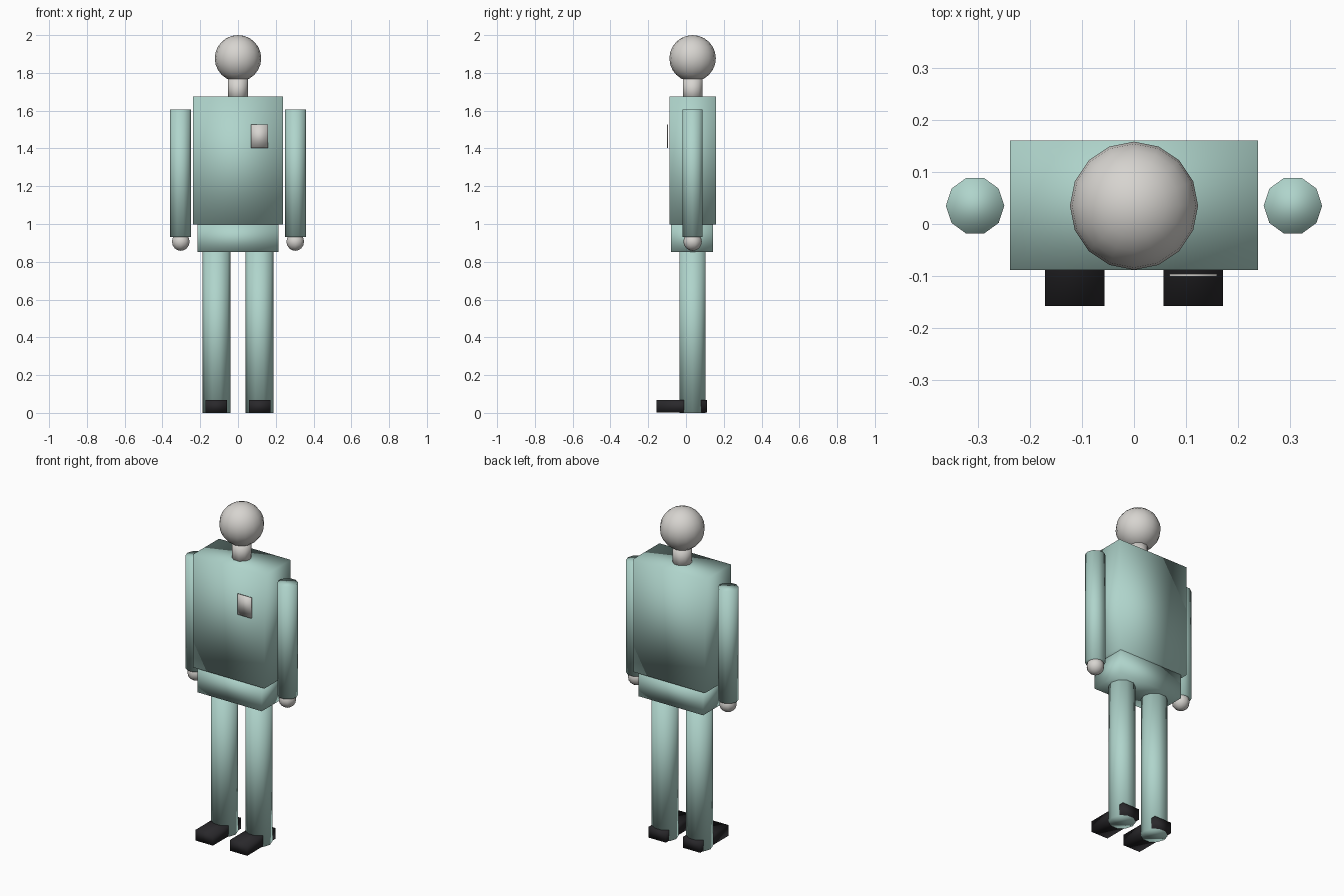
import bpy
import bmesh
from mathutils import Matrix, Vector

cube = bpy.data.objects.get("Cube")
if cube:
    bpy.data.objects.remove(cube, do_unlink=True)

MID_Y = 0.035  # shared depth axis of the limbs, neck and head


def material(name, rgb):
    mat = bpy.data.materials.new(name)
    mat.use_nodes = True
    colour = (*rgb, 1.0)
    mat.diffuse_color = colour
    mat.node_tree.nodes["Principled BSDF"].inputs["Base Color"].default_value = colour
    return mat


teal = material("pale teal cloth", (0.43, 0.66, 0.60))
grey = material("light warm grey", (0.68, 0.66, 0.63))
black = material("shoe black", (0.022, 0.021, 0.024))


def finish(name, bm, mat):
    """Turn a bmesh into a smooth-shaded object of one colour."""
    bmesh.ops.recalc_face_normals(bm, faces=bm.faces)
    mesh = bpy.data.meshes.new(name)
    bm.to_mesh(mesh)
    bm.free()
    mesh.materials.append(mat)
    mesh.shade_smooth()
    obj = bpy.data.objects.new(name, mesh)
    bpy.context.collection.objects.link(obj)
    return obj


def box(name, low, high, mat):
    low, high = Vector(low), Vector(high)
    bm = bmesh.new()
    bmesh.ops.create_cube(bm, size=1)
    bmesh.ops.scale(bm, vec=high - low, verts=bm.verts)
    bmesh.ops.translate(bm, vec=(low + high) / 2, verts=bm.verts)
    return finish(name, bm, mat)


def tube(name, x, bottom, top, radius, mat, sides=10):
    # Corners point along y, flat sides face x
    bm = bmesh.new()
    place = Matrix.Translation((x, MID_Y, (bottom + top) / 2)) @ Matrix.Rotation(1.5707963, 4, "Z")
    bmesh.ops.create_cone(bm, cap_ends=True, segments=sides, radius1=radius,
                          radius2=radius, depth=top - bottom, matrix=place)
    return finish(name, bm, mat)


def ball(name, x, z, radius, segments, rings, mat):
    bm = bmesh.new()
    bmesh.ops.create_uvsphere(bm, u_segments=segments, v_segments=rings, radius=radius,
                              matrix=Matrix.Translation((x, MID_Y, z)))
    return finish(name, bm, mat)


# Head and neck
ball("head", 0, 1.877, 0.123, 16, 12, grey)
tube("neck", 0, 1.65, 1.775, 0.054, grey)

# Body
box("torso", (-0.238, -0.088, 0.998), (0.238, 0.16, 1.675), teal)
box("hips", (-0.214, -0.08, 0.852), (0.214, 0.143, 1.0), teal)

# Chest badge, just off the front of the torso
box("badge", (0.068, -0.101, 1.402), (0.159, -0.096, 1.526), grey)

# Limbs, mirrored left and right
for side, s in (("left", 1), ("right", -1)):
    tube(f"{side}_arm", s * 0.305, 0.93, 1.605, 0.056, teal)
    ball(f"{side}_hand", s * 0.303, 0.907, 0.049, 10, 8, grey)
    tube(f"{side}_leg", s * 0.114, 0.0, 0.853, 0.073, teal)
    x = s * 0.114
    box(f"{side}_shoe", (x - 0.057, -0.157, 0.003), (x + 0.057, 0.11, 0.068), black)
